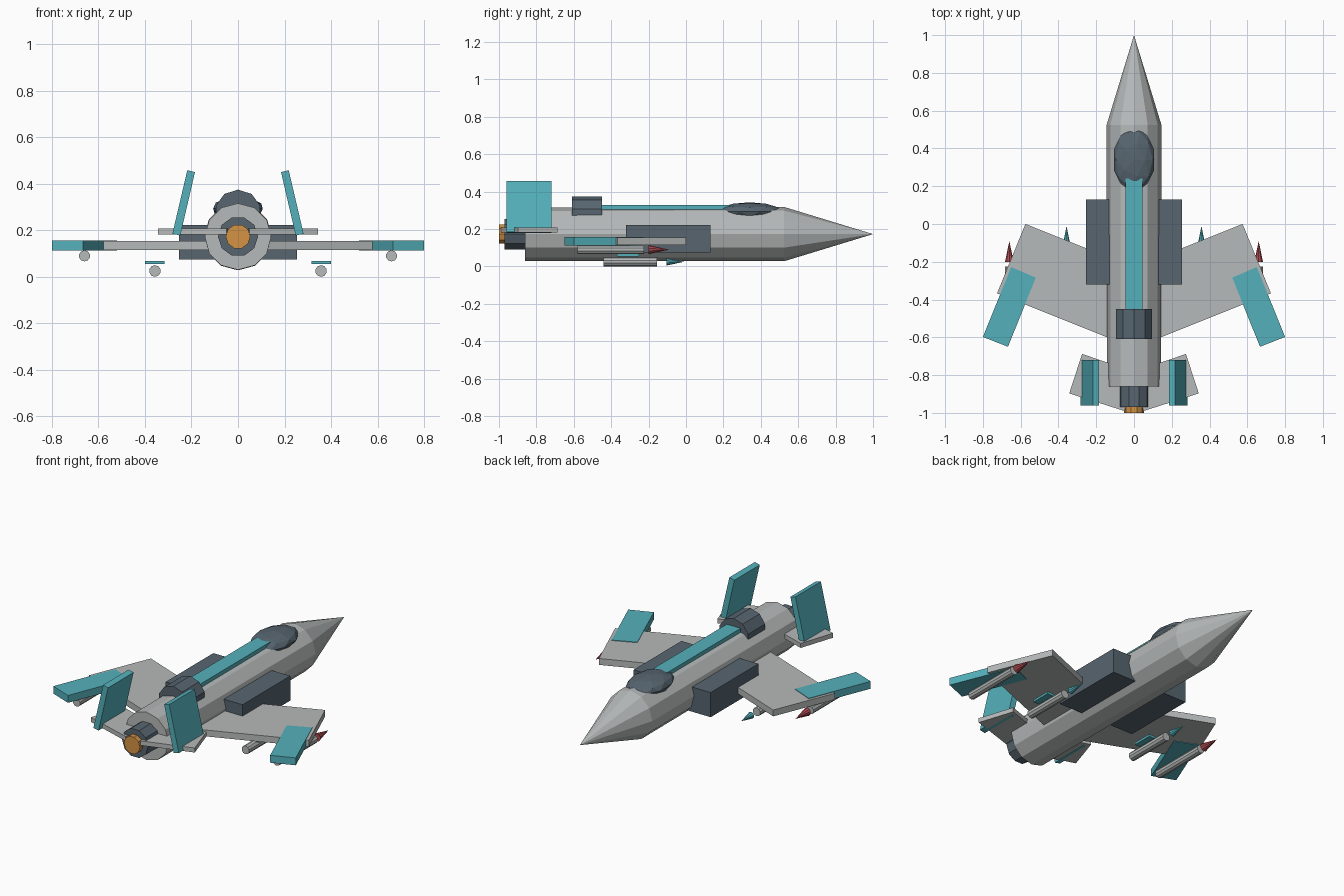
import bpy, bmesh, math
from mathutils import Matrix, Vector

cube = bpy.data.objects.get("Cube")
if cube:
    bpy.data.objects.remove(cube, do_unlink=True)


def material(name, rgb):
    m = bpy.data.materials.new(name)
    m.use_nodes = True
    m.diffuse_color = (*rgb, 1)
    m.node_tree.nodes["Principled BSDF"].inputs["Base Color"].default_value = (*rgb, 1)
    return m


GREY = material("light grey", (0.47, 0.49, 0.49))
TEAL = material("teal", (0.09, 0.44, 0.50))
DARK = material("slate", (0.095, 0.13, 0.16))
RED = material("red", (0.42, 0.07, 0.08))
GOLD = material("amber", (0.66, 0.29, 0.06))


def finish(name, bm, mat):
    bmesh.ops.recalc_face_normals(bm, faces=bm.faces)
    mesh = bpy.data.meshes.new(name)
    bm.to_mesh(mesh)
    bm.free()
    mesh.materials.append(mat)
    obj = bpy.data.objects.new(name, mesh)
    bpy.context.collection.objects.link(obj)
    return obj


def tube(name, mat, x, z, y0, y1, r0, r1, sides, turn=0.0):
    """Faceted cylinder or cone along y, from y0 to y1."""
    bm = bmesh.new()
    bmesh.ops.create_cone(bm, cap_ends=True, segments=sides, radius1=r0,
                          radius2=r1, depth=y1 - y0)
    place = (Matrix.Translation((x, (y0 + y1) / 2, z))
             @ Matrix.Rotation(-math.pi / 2, 4, 'X') @ Matrix.Rotation(turn, 4, 'Z'))
    bmesh.ops.transform(bm, matrix=place, verts=bm.verts)
    return finish(name, bm, mat)


def prism(name, mat, corners, low, high, axis='Z'):
    """Extrude a flat outline between two heights (Z) or two depths (Y)."""
    bm = bmesh.new()
    if axis == 'Z':
        points, push = [(a, b, low) for a, b in corners], Vector((0, 0, high - low))
    else:
        points, push = [(a, low, b) for a, b in corners], Vector((0, high - low, 0))
    face = bm.faces.new([bm.verts.new(p) for p in points])
    top = bmesh.ops.extrude_face_region(bm, geom=[face])["geom"]
    bmesh.ops.translate(bm, vec=push,
                        verts=[v for v in top if isinstance(v, bmesh.types.BMVert)])
    return finish(name, bm, mat)


def box(name, mat, x0, x1, y0, y1, z0, z1):
    return prism(name, mat, [(x0, y0), (x1, y0), (x1, y1), (x0, y1)], z0, z1)


# Fuselage, nose and exhaust share one axis
AXIS = 0.173
top_vertex = math.pi / 2
tube("fuselage", GREY, 0, AXIS, -0.86, 0.525, 0.143, 0.145, 12, top_vertex)
tube("nose_cone", GREY, 0, AXIS, 0.525, 1.0, 0.145, 0, 12, top_vertex)
tube("exhaust_nozzle", DARK, 0, AXIS, -0.97, -0.84, 0.086, 0.086, 10, top_vertex)
tube("exhaust_glow", GOLD, 0, AXIS, -1.0, -0.95, 0.053, 0.053, 10, top_vertex)

# Dorsal engine and spine stripe
tube("dorsal_engine", DARK, 0, 0.275, -0.61, -0.45, 0.1, 0.1, 10)
box("spine_stripe", TEAL, -0.046, 0.046, -0.5, 0.24, 0.29, 0.328)

# Canopy
bm = bmesh.new()
bmesh.ops.create_icosphere(bm, subdivisions=2, radius=1)
bmesh.ops.transform(bm, verts=bm.verts, matrix=Matrix.Translation((0, 0.34, 0.293))
                    @ Matrix.Diagonal((0.112, 0.175, 0.05, 1)))
finish("canopy", bm, DARK)

# Paired parts
for side, s in (("left", 1), ("right", -1)):
    def flip(corners):
        return [(s * a, b) for a, b in corners]

    box(side + "_intake", DARK, s * 0.1, s * 0.254, -0.32, 0.13, 0.075, 0.222)
    prism(side + "_wing", GREY,
          flip([(0.575, 0), (0.725, -0.367), (0.12, -0.609), (0.0, -0.23)]), 0.116, 0.154)
    prism(side + "_wing_tip", TEAL,
          flip([(0.65, -0.228), (0.52, -0.284), (0.667, -0.65), (0.8, -0.598)]), 0.113, 0.157)
    prism(side + "_tailplane", GREY,
          flip([(0.275, -0.688), (0.343, -0.897), (0.05, -0.99), (-0.01, -0.785)]), 0.181, 0.208)
    prism(side + "_fin", TEAL,
          flip([(0.282, 0.185), (0.248, 0.178), (0.185, 0.45), (0.218, 0.458)]),
          -0.96, -0.72, 'Y')

    # Outer and inner missiles
    tube(side + "_outer_missile", GREY, s * 0.66, 0.09, -0.58, -0.225, 0.024, 0.024, 10)
    tube(side + "_outer_warhead", RED, s * 0.66, 0.09, -0.2, -0.09, 0.024, 0, 10)
    tube(side + "_inner_missile", GREY, s * 0.357, 0.025, -0.44, -0.155, 0.025, 0.025, 10)
    tube(side + "_inner_warhead", TEAL, s * 0.357, 0.025, -0.105, -0.01, 0.02, 0, 10)
    box(side + "_missile_plate", TEAL, s * 0.317, s * 0.4, -0.37, -0.25, 0.054, 0.068)
